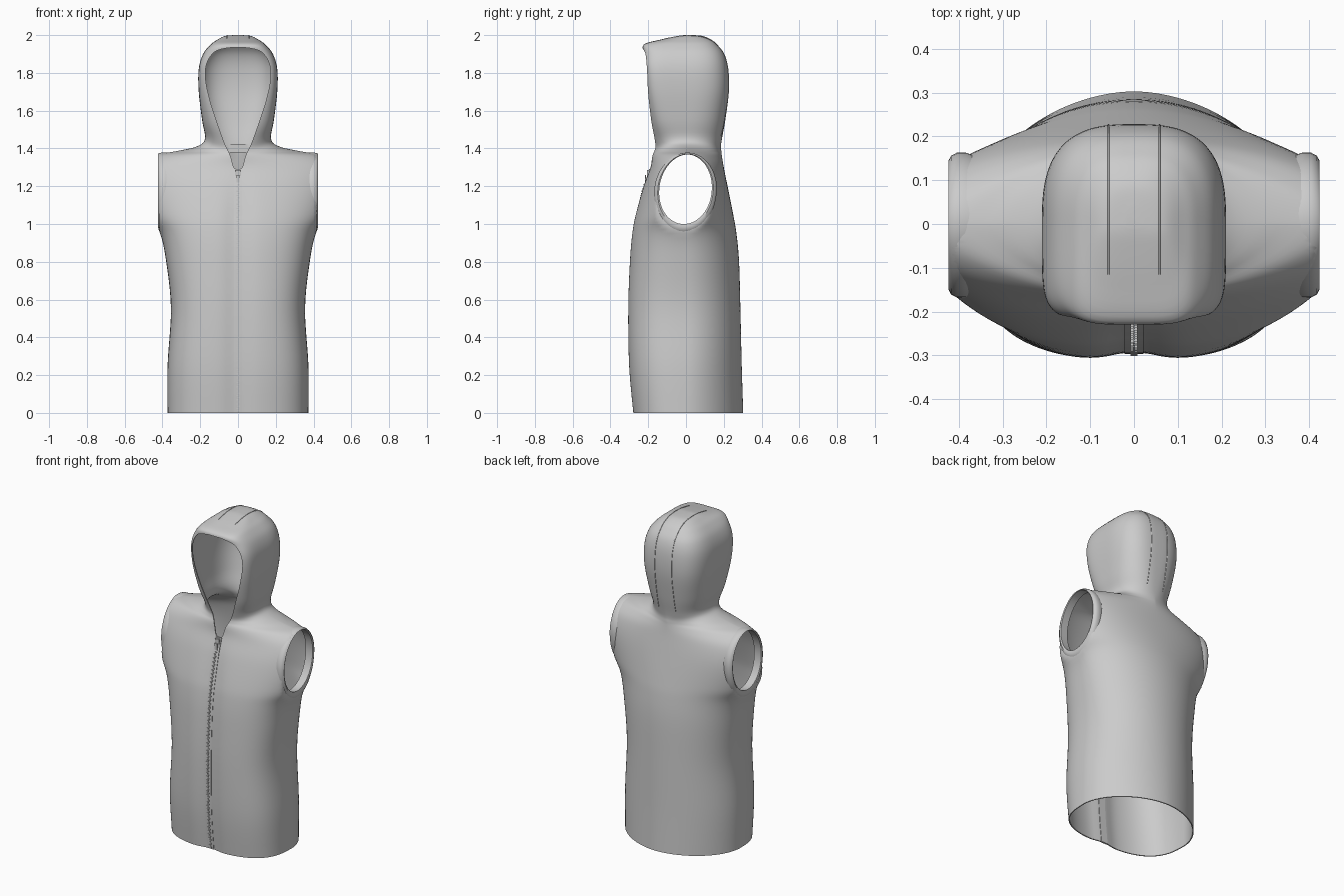
import bpy, bmesh, math
from math import sin, cos, pi, exp

if "Cube" in bpy.data.objects:
    bpy.data.objects.remove(bpy.data.objects["Cube"])


def new_object(name, bm, smooth=True):
    bmesh.ops.recalc_face_normals(bm, faces=bm.faces)
    me = bpy.data.meshes.new(name)
    bm.to_mesh(me)
    bm.free()
    ob = bpy.data.objects.new(name, me)
    bpy.context.collection.objects.link(ob)
    if smooth:
        me.shade_smooth()
        me.set_sharp_from_angle(angle=math.radians(40))
    return ob


def loft(name, rings, cap_start=False, cap_end=False, loop=False):
    bm = bmesh.new()
    vs = [[bm.verts.new(p) for p in r] for r in rings]
    n = len(vs[0])
    pairs = list(zip(vs, vs[1:])) + ([(vs[-1], vs[0])] if loop else [])
    for a, b in pairs:
        for i in range(n):
            j = (i + 1) % n
            bm.faces.new((a[i], a[j], b[j], b[i]))
    if cap_start:
        bm.faces.new(vs[0][::-1])
    if cap_end:
        bm.faces.new(vs[-1])
    return new_object(name, bm)


def spline(rows, steps):
    """Catmull-Rom interpolation through rows of numbers."""
    out = []
    for i in range(len(rows) - 1):
        p = [rows[max(0, i - 1)], rows[i], rows[i + 1], rows[min(len(rows) - 1, i + 2)]]
        for s in range(steps):
            t = s / steps
            out.append([0.5 * (2 * b + (c - a) * t + (2 * a - 5 * b + 4 * c - d) * t * t
                               + (3 * b - a - 3 * c + d) * t ** 3) for a, b, c, d in zip(*p)])
    return out + [list(rows[-1])]


# Body and hood sections: z, half width, front depth, back depth, front and back squareness
SECTIONS = [
    (0.00, .373, .283, .303, 2.8, 1.85), (0.25, .373, .305, .295, 2.9, 1.9),
    (0.55, .355, .310, .288, 2.9, 2.0), (0.80, .380, .301, .281, 2.8, 2.0),
    (0.95, .413, .288, .267, 2.7, 2.0), (1.05, .475, .270, .250, 2.4, 2.0),
    (1.20, .520, .227, .220, 2.2, 2.1), (1.30, .520, .190, .200, 2.0, 1.9),
    (1.36, .460, .180, .190, 1.6, 1.5), (1.385, .33, .175, .187, 1.5, 1.5),
    (1.41, .220, .172, .185, 1.8, 1.8), (1.45, .175, .175, .190, 2.6, 2.2),
    (1.55, .190, .191, .208, 4.0, 2.5), (1.70, .208, .211, .227, 5.5, 2.8),
    (1.82, .208, .220, .224, 6.0, 2.8), (1.90, .185, .225, .203, 5.0, 2.8),
    (1.95, .145, .223, .165, 4.5, 2.8), (1.975, .11, .140, .135, 3.5, 2.8),
    (1.995, .07, .045, .090, 2.8, 2.5), (2.00, .020, .010, .040, 2.0, 2.0)]
rows = spline(SECTIONS, 5)
N = 160


def notch(x, z):
    return .018 * exp(-(x / .065) ** 2) * min(1, max(0, (1.35 - z) / .3))


def section(row):
    z, a, yf, yb, nf, nb = row
    pts = []
    for i in range(N):
        t = 2 * pi * i / N
        c, s = cos(t), sin(t)
        n, d = (nb, yb) if s >= 0 else (nf, yf)
        x = math.copysign(abs(c) ** (2 / n), c) * a
        y = math.copysign(abs(s) ** (2 / n), s) * d
        if s < 0:
            y += notch(x, z) * abs(s)
        pts.append((max(-.418, min(.418, x)), y, z))
    return pts


vest = loft("vest_body_and_hood", [section(r) for r in rows], cap_end=True)
sol = vest.modifiers.new("thickness", 'SOLIDIFY')
sol.thickness = .006
sol.offset = -1


# Armhole outline, grown by d
def armhole(x, d=0.0):
    pts = []
    for i in range(64):
        t = 2 * pi * i / 64
        s = sin(t)
        h = .178 + .4 * d if s > 0 else .192 + 1.9 * d
        pts.append((x, -.002 + .01 * s + (.140 + d) * cos(t) * (1 - .05 * s), 1.19 + h * s))
    return pts


# Cutters for the armholes and the face opening
cutters = [loft("armhole_cutter", [armhole(.365 * s), armhole(.6 * s)], True, True) for s in (1, -1)]
half = spline([(0, 1.29), (.022, 1.30), (.04, 1.36), (.072, 1.43), (.115, 1.55), (.15, 1.66),
               (.172, 1.77), (.165, 1.85), (.125, 1.91), (.06, 1.931), (0, 1.934)], 5)
outline = half + [[-x, z] for x, z in half[-2:0:-1]]
cutters.append(loft("face_cutter", [[(x, y, z) for x, z in outline] for y in (-.5, -.06)], True, True))
for c in cutters:
    c.hide_render = True
    b = vest.modifiers.new("cut", 'BOOLEAN')
    b.operation = 'DIFFERENCE'
    b.solver = 'EXACT'
    b.object = c
dg = bpy.context.evaluated_depsgraph_get()
mesh = bpy.data.meshes.new_from_object(vest.evaluated_get(dg))
vest.modifiers.clear()
vest.data = mesh
mesh.shade_smooth()
mesh.set_sharp_from_angle(angle=math.radians(40))
for c in cutters:
    bpy.data.objects.remove(c)

# Armhole bindings
for side, s in (("right", 1), ("left", -1)):
    prof = [(.368, .020), (.385, .025), (.405, .025), (.418, .018), (.424, .007), (.420, -.001), (.370, .002)]
    loft(side + "_armhole_binding", [armhole(x * s, d) for x, d in prof], loop=True)


# Front zip: tape, teeth, slider
def front_y(z):
    for a, b in zip(rows, rows[1:]):
        if a[0] <= z <= b[0]:
            t = (z - a[0]) / (b[0] - a[0])
            return -(a[2] + (b[2] - a[2]) * t) + notch(0, z)


def box(bm, centre, size):
    r = bmesh.ops.create_cube(bm, size=1)
    for v in r["verts"]:
        v.co = [c + k * q for c, k, q in zip(centre, v.co, size)]


tape = []
for k in range(66):
    z = 1.29 * k / 65
    y = front_y(z)
    tape.append([(-.022, y - .005, z), (.022, y - .005, z), (.022, y + .006, z), (-.022, y + .006, z)])
loft("zip_tape", tape, True, True)

bm = bmesh.new()
for k in range(105):
    z = .012 + k * .0115
    box(bm, (.003 * (-1) ** k, front_y(z) - .006, z), (.011, .008, .006))
new_object("zip_teeth", bm, False)
bm = bmesh.new()
box(bm, (0, front_y(1.27) - .005, 1.27), (.03, .012, .03))
box(bm, (0, front_y(1.235) - .007, 1.24), (.018, .006, .04))
new_object("zip_slider", bm, False)

# Neck label inside the back of the collar
bm = bmesh.new()
box(bm, (0, .172, 1.40), (.10, .008, .045))
new_object("neck_tab", bm, False)

# Hood panel seams
for side, s in (("right", 1), ("left", -1)):
    x = .058
    back = [(x * s, r[3] * (1 - (x / r[1]) ** r[5]) ** (1 / r[5]), r[0])
            for r in rows if r[0] > 1.46 and r[1] > x + .003]
    front = [(x * s, -r[2] * (1 - (x / r[1]) ** r[4]) ** (1 / r[4]), r[0])
             for r in reversed(rows) if r[0] > 1.976 and r[1] > x + .003]
    cu = bpy.data.curves.new(side + "_hood_seam", 'CURVE')
    cu.dimensions = '3D'
    cu.bevel_depth = .0025
    cu.bevel_resolution = 1
    sp = cu.splines.new('POLY')
    pts = back + [(x * s, .015, 1.998)] + front
    sp.points.add(len(pts) - 1)
    for p, co in zip(sp.points, pts):
        p.co = (*co, 1)
    bpy.context.collection.objects.link(bpy.data.objects.new(side + "_hood_seam", cu))
